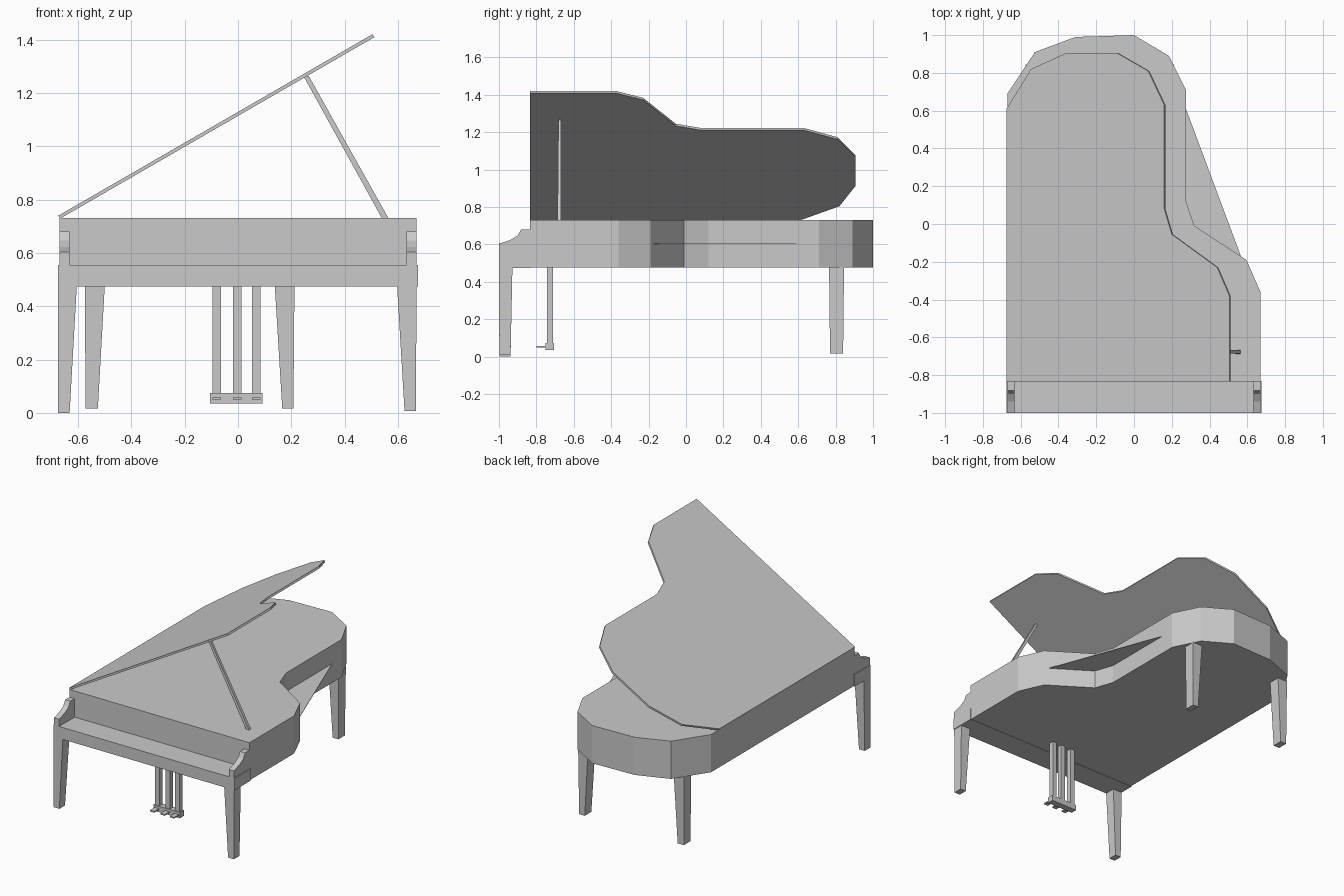
import bpy, bmesh, math
from mathutils import Matrix, Vector

cube = bpy.data.objects.get("Cube")
if cube:
    bpy.data.objects.remove(cube, do_unlink=True)

GREY = (0.59, 0.59, 0.59, 1)
mat = bpy.data.materials.new("plain_grey")
mat.use_nodes = True
mat.diffuse_color = GREY
mat.node_tree.nodes["Principled BSDF"].inputs["Base Color"].default_value = GREY


def finish(name, bm):
    bmesh.ops.recalc_face_normals(bm, faces=bm.faces)
    mesh = bpy.data.meshes.new(name)
    bm.to_mesh(mesh)
    bm.free()
    mesh.materials.append(mat)
    obj = bpy.data.objects.new(name, mesh)
    bpy.context.collection.objects.link(obj)
    return obj


def prism(name, points, push, matrix=None):
    """Extrude a flat outline of 3D points along a vector."""
    bm = bmesh.new()
    face = bm.faces.new([bm.verts.new(p) for p in points])
    out = bmesh.ops.extrude_face_region(bm, geom=[face], use_keep_orig=True)
    moved = [v for v in out["geom"] if isinstance(v, bmesh.types.BMVert)]
    bmesh.ops.translate(bm, verts=moved, vec=Vector(push))
    if matrix:
        bm.transform(matrix)
    return finish(name, bm)


def block(name, x, y, z, top_x=None, top_y=None):
    """Box between ranges, optionally tapering to other ranges at the top."""
    bm = bmesh.new()
    bmesh.ops.create_cube(bm, size=2)
    for v in bm.verts:
        up = v.co.z > 0
        xs = top_x if up and top_x else x
        ys = top_y if up and top_y else y
        v.co = (xs[v.co.x > 0], ys[v.co.y > 0], z[up])
    return finish(name, bm)


# Curved case
case = [(-0.67, -0.835), (0.67, -0.835), (0.67, -0.36), (0.595, -0.19),
        (0.32, -0.01), (0.275, 0.12), (0.275, 0.71), (0.185, 0.89),
        (0, 1), (-0.31, 0.99), (-0.525, 0.91), (-0.67, 0.69)]
prism("case", [(x, y, 0.477) for x, y in case], (0, 0, 0.254))

# Thin board spanning the hollow of the curved side
board = [(0.275, 0.61), (0.568, -0.175), (0.2, -0.15)]
prism("side_board", [(x, y, 0.602) for x, y in board], (0, 0, 0.004))

# Key shelf and the cheeks at its ends
block("key_shelf", (-0.675, 0.675), (-1, -0.83), (0.475, 0.555))
cheek = [(-1, 0.55), (-1, 0.604), (-0.94, 0.623), (-0.9, 0.647),
         (-0.882, 0.68), (-0.83, 0.68), (-0.83, 0.55)]
for side, x in (("right", -0.67), ("left", 0.632)):
    prism(side + "_cheek", [(x, y, z) for y, z in cheek], (0.038, 0, 0))

# Raised lid, hinged along the straight side
hinge = -0.675
tilt = math.radians(30)
lid = [(hinge, -0.835), (0.505, -0.835), (0.505, -0.38), (0.44, -0.23),
       (0.2, -0.055), (0.16, 0.08), (0.16, 0.63), (0.075, 0.81),
       (-0.09, 0.905), (-0.36, 0.905), (-0.545, 0.82), (hinge, 0.61)]
prism("lid", [((x - hinge) / math.cos(tilt), y, 0) for x, y in lid], (0, 0, -0.013),
      Matrix.Translation((hinge, 0, 0.74)) @ Matrix.Rotation(-tilt, 4, "Y"))

# Lid prop
block("lid_prop", (0.543, 0.568), (-0.687, -0.668), (0.725, 1.264),
      (0.246, 0.266), (-0.682, -0.668))

# Tapered legs
front_y, back_y = (-0.998, -0.938), (0.77, 0.84)
block("front_right_leg", (-0.675, -0.632), front_y, (0, 0.48), (-0.675, -0.605), (-1, -0.928))
block("front_left_leg", (0.625, 0.668), front_y, (0.008, 0.48), (0.597, 0.67), (-1, -0.928))
block("back_right_leg", (-0.572, -0.526), back_y, (0.017, 0.48), (-0.575, -0.5), (0.765, 0.845))
block("back_left_leg", (0.166, 0.208), back_y, (0.017, 0.48), (0.138, 0.212), (0.765, 0.845))

# Pedal box with rods and pedals
block("pedal_box", (-0.106, 0.092), (-0.75, -0.706), (0.035, 0.074))
for side, x in (("right", -0.08), ("middle", -0.002), ("left", 0.068)):
    block(side + "_pedal_rod", (x - 0.016, x + 0.016), (-0.744, -0.711), (0.07, 0.48))
    block(side + "_pedal", (x - 0.016, x + 0.016), (-0.8, -0.745), (0.05, 0.058))
